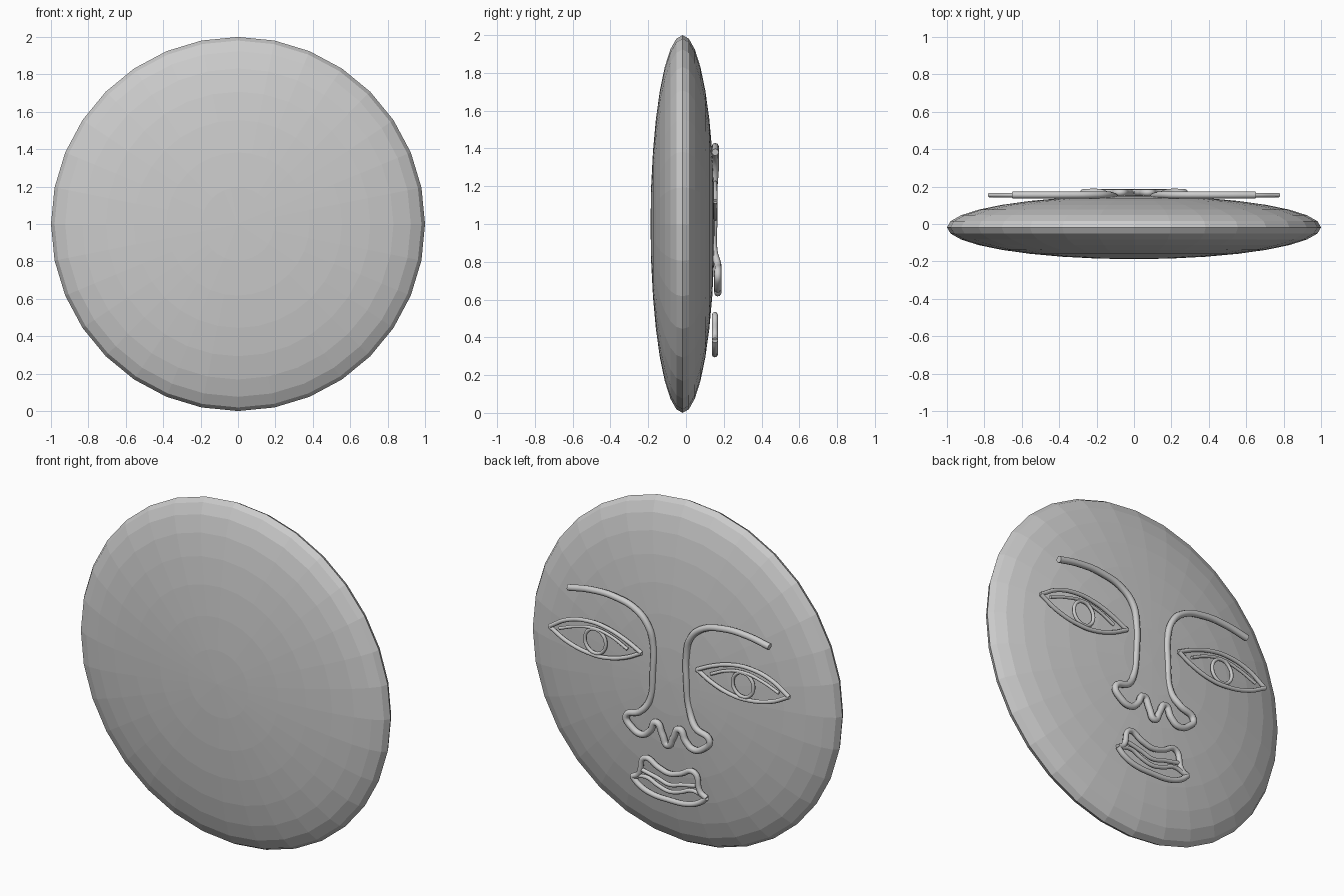
import bpy
import math
from mathutils import Matrix

cube = bpy.data.objects.get("Cube")
if cube:
    bpy.data.objects.remove(cube, do_unlink=True)

# One plain grey for everything
grey = bpy.data.materials.new("light_grey")
grey.use_nodes = True
grey.diffuse_color = (0.6, 0.6, 0.6, 1)
grey.node_tree.nodes["Principled BSDF"].inputs["Base Color"].default_value = (0.6, 0.6, 0.6, 1)


def tube(name, points, radius, closed=False):
    """Smooth round tube through (x, y, z) points, turned into a mesh."""
    curve = bpy.data.curves.new(name, "CURVE")
    curve.dimensions = "3D"
    curve.bevel_depth = radius
    curve.bevel_resolution = 2
    curve.resolution_u = 6
    curve.use_fill_caps = True
    spline = curve.splines.new("BEZIER")
    spline.bezier_points.add(len(points) - 1)
    for knot, co in zip(spline.bezier_points, points):
        knot.co = co
        knot.handle_left_type = knot.handle_right_type = "AUTO"
    spline.use_cyclic_u = closed
    helper = bpy.data.objects.new(name + "_curve", curve)
    bpy.context.collection.objects.link(helper)
    bpy.context.view_layer.update()
    depsgraph = bpy.context.evaluated_depsgraph_get()
    mesh = bpy.data.meshes.new_from_object(helper.evaluated_get(depsgraph))
    bpy.data.objects.remove(helper, do_unlink=True)
    mesh.materials.clear()
    mesh.materials.append(grey)
    mesh.shade_smooth()
    obj = bpy.data.objects.new(name, mesh)
    bpy.context.collection.objects.link(obj)
    return obj


def flat(y, pairs):
    return [(x, y, z) for x, z in pairs]


def mirrored(half):
    """Continue a half path, ending on the centre line, to the other side."""
    return half + [(-x, y, z) for x, y, z in reversed(half[:-1])]


# Faceted lens-shaped head, poles along y
bpy.ops.mesh.primitive_uv_sphere_add(segments=32, ring_count=16, radius=1)
head = bpy.context.object
head.name = "head_disc"
head.data.transform(Matrix.Translation((0, -0.018, 1)) @ Matrix.Diagonal((1, 0.17, 1, 1))
                    @ Matrix.Rotation(math.pi / 2, 4, "X"))
head.data.materials.append(grey)
head.data.shade_flat()

# Eyebrows running down the nose into the nostrils and the nose tip
brow = flat(0.155, [(0.65, 1.38), (0.51, 1.405), (0.35, 1.405), (0.21, 1.365), (0.135, 1.29)])
bridge = flat(0.148, [(0.108, 1.19), (0.108, 1.04), (0.13, 0.86)])
wing = flat(0.168, [(0.18, 0.785), (0.27, 0.735), (0.235, 0.68), (0.165, 0.655),
                    (0.115, 0.69), (0.075, 0.75), (0.035, 0.69), (0, 0.635)])
tube("brows_and_nose", mirrored(brow + bridge + wing), 0.019)

# Eyes: upper lid, lower lid, crease and iris ring on each side
EYE_Y = 0.155
upper = [(0.775, 1.12), (0.66, 1.188), (0.52, 1.218), (0.4, 1.208), (0.28, 1.17), (0.18, 1.122)]
lower = [(0.775, 1.12), (0.66, 1.062), (0.5, 1.03), (0.4, 1.035), (0.28, 1.07), (0.18, 1.122)]
crease = [(0.71, 1.125), (0.6, 1.165), (0.48, 1.185), (0.37, 1.165), (0.27, 1.12)]
iris = [(0.478 + 0.067 * math.cos(i * math.pi / 4), 1.112 + 0.07 * math.sin(i * math.pi / 4))
        for i in range(8)]
for side, sign in (("left", 1), ("right", -1)):
    for part, path, radius in (("upper_lid", upper, 0.012), ("lower_lid", lower, 0.012),
                               ("lid_crease", crease, 0.009), ("iris", iris, 0.01)):
        tube(f"{side}_{part}", flat(EYE_Y, [(sign * x, z) for x, z in path]),
             radius, closed=part == "iris")

# Mouth: outlines of both lips and the two lines between them
lips = {
    "upper_lip": ([(0.24, 0.385), (0.2, 0.41), (0.16, 0.515), (0.07, 0.482), (0, 0.465)], 0.016),
    "upper_lip_edge": ([(0.175, 0.44), (0.08, 0.42), (0, 0.4)], 0.012),
    "lower_lip_edge": ([(0.235, 0.385), (0.15, 0.405), (0.07, 0.375), (0, 0.36)], 0.012),
    "lower_lip": ([(0.24, 0.385), (0.2, 0.35), (0.13, 0.32), (0, 0.31)], 0.016),
}
for name, (half, radius) in lips.items():
    tube(name, mirrored(flat(0.153, half)), radius)
